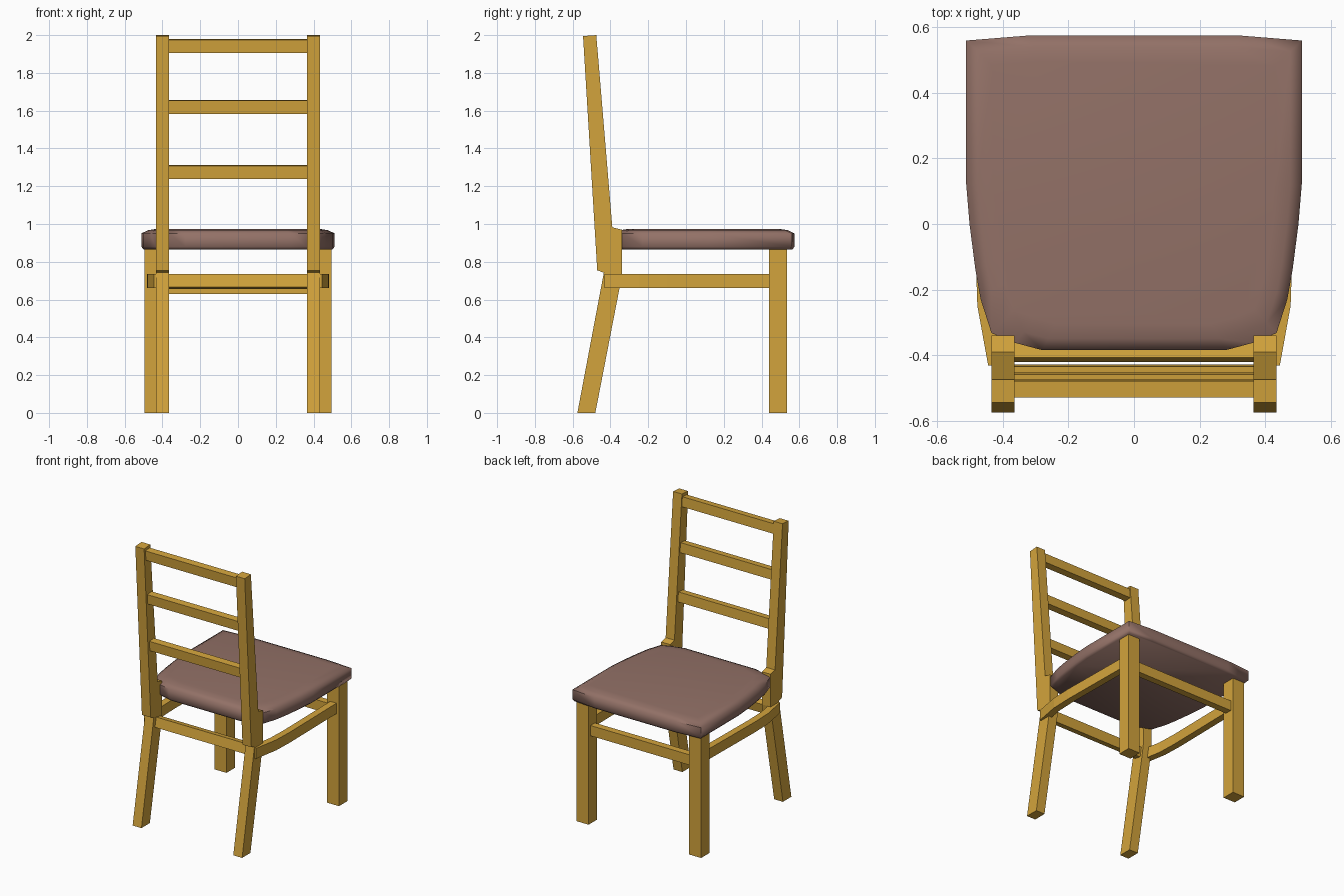
import bpy, bmesh, math
from mathutils import Vector

if "Cube" in bpy.data.objects:
    bpy.data.objects.remove(bpy.data.objects["Cube"])


def material(name, rgb):
    m = bpy.data.materials.new(name)
    m.diffuse_color = (*rgb, 1)
    m.use_nodes = True
    m.node_tree.nodes["Principled BSDF"].inputs["Base Color"].default_value = m.diffuse_color
    return m


wood = material("golden wood", (0.65, 0.37, 0.045))
leather = material("brown leather", (0.29, 0.165, 0.135))


def make(name, bm, mat):
    bmesh.ops.recalc_face_normals(bm, faces=bm.faces)
    me = bpy.data.meshes.new(name)
    bm.to_mesh(me)
    bm.free()
    me.materials.append(mat)
    ob = bpy.data.objects.new(name, me)
    bpy.context.collection.objects.link(ob)
    return ob


def prism(name, points, offset, mat):
    """Extrude a closed outline along an offset vector."""
    bm = bmesh.new()
    face = bm.faces.new([bm.verts.new(p) for p in points])
    ext = bmesh.ops.extrude_face_region(bm, geom=[face])
    verts = [g for g in ext["geom"] if isinstance(g, bmesh.types.BMVert)]
    bmesh.ops.translate(bm, verts=verts, vec=offset)
    return make(name, bm, mat)


def box(name, centre, size, tilt=0.0):
    bm = bmesh.new()
    bmesh.ops.create_cube(bm, size=1)
    bmesh.ops.scale(bm, verts=bm.verts, vec=size)
    ob = make(name, bm, wood)
    ob.location = centre
    ob.rotation_euler.x = tilt
    return ob


# Side profile (y, z) of the rear leg and back post
post = [(-0.575, 0), (-0.48, 0), (-0.352, 0.66), (-0.34, 0.735), (-0.34, 0.97),
        (-0.39, 0.982), (-0.475, 2.0), (-0.545, 1.995), (-0.47, 0.755), (-0.435, 0.742)]
# Outer plan curve (x, y) of the side rail
rail = [(0.445, -0.432), (0.478, -0.25), (0.483, -0.1), (0.475, 0.45)]

for s, side in ((-1, "left"), (1, "right")):
    prism(f"rear_post_{side}", [(s * 0.365, y, z) for y, z in post], (s * 0.07, 0, 0), wood)
    box(f"front_leg_{side}", (s * 0.4475, 0.4875, 0.4325), (0.095, 0.095, 0.865))
    plan = rail + [(x - 0.05, y) for x, y in reversed(rail)]
    prism(f"side_rail_{side}", [(s * x, y, 0.66) for x, y in plan], (0, 0, 0.075), wood)

# Back slats, leaning with the posts
for i, (y, z) in enumerate([(-0.457, 1.275), (-0.481, 1.62), (-0.502, 1.942)]):
    box(f"back_slat_{i + 1}", (0, y, z), (0.74, 0.05, 0.07), math.radians(4.5))

# Lower cross rails
box("rear_rail", (0, -0.39, 0.695), (0.74, 0.05, 0.07), math.radians(-11))
box("front_rail", (0, 0.4875, 0.667), (0.82, 0.05, 0.074))

# Seat cushion: half outline mirrored, stacked in inset rings
half = [(0.325, 0.575), (0.512, 0.56), (0.512, 0.12), (0.502, 0.0), (0.484, -0.14),
        (0.468, -0.23), (0.435, -0.333), (0.362, -0.363), (0.28, -0.385)]
outline = half + [(-x, y) for x, y in reversed(half)]
bm = bmesh.new()
rings = []
for inset, z in [(0.012, 0.865), (0, 0.88), (0, 0.95), (0.035, 0.967), (0.08, 0.974)]:
    kx, ky = 1 - inset / 0.512, 1 - inset / 0.48
    rings.append([bm.verts.new((x * kx, 0.095 + (y - 0.095) * ky, z)) for x, y in outline])
n = len(outline)
for a, b in zip(rings, rings[1:]):
    for i in range(n):
        j = (i + 1) % n
        bm.faces.new((a[i], a[j], b[j], b[i]))
bm.faces.new(rings[0])
bm.faces.new(rings[-1])
seat = make("seat_cushion", bm, leather)
bpy.context.view_layer.objects.active = seat
seat.select_set(True)
bpy.ops.object.shade_smooth_by_angle(angle=math.radians(65))
